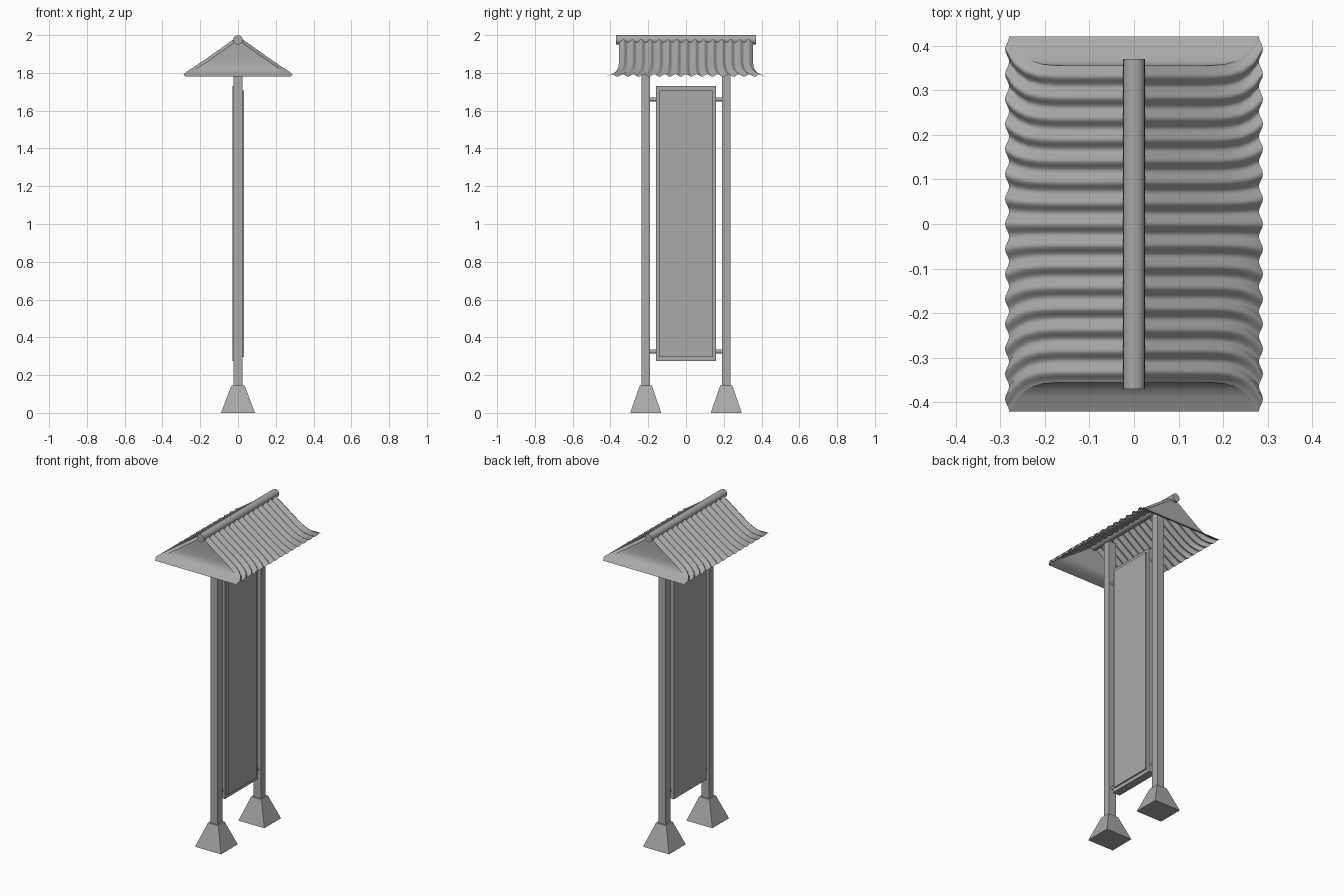
import bpy, bmesh, math
from mathutils import Vector

cube = bpy.data.objects.get("Cube")
if cube:
    bpy.data.objects.remove(cube, do_unlink=True)

grey = bpy.data.materials.new("plain_grey")
grey.use_nodes = True
grey.diffuse_color = (0.4, 0.4, 0.4, 1)
grey.node_tree.nodes["Principled BSDF"].inputs["Base Color"].default_value = (0.4, 0.4, 0.4, 1)


def add_object(name, bm, smooth=False):
    bmesh.ops.recalc_face_normals(bm, faces=bm.faces)
    mesh = bpy.data.meshes.new(name)
    bm.to_mesh(mesh)
    bm.free()
    mesh.materials.append(grey)
    obj = bpy.data.objects.new(name, mesh)
    bpy.context.collection.objects.link(obj)
    if smooth:
        bpy.ops.object.select_all(action="DESELECT")
        obj.select_set(True)
        bpy.context.view_layer.objects.active = obj
        bpy.ops.object.shade_smooth_by_angle(angle=math.radians(50))


def block(name, low, high, taper=1.0):
    """Box between two corners, its top scaled by taper."""
    bm = bmesh.new()
    bmesh.ops.create_cube(bm, size=1)
    low, high = Vector(low), Vector(high)
    mid, size = (low + high) / 2, high - low
    for v in bm.verts:
        k = taper if v.co.z > 0 else 1
        v.co = mid + Vector((v.co.x * size.x * k, v.co.y * size.y * k, v.co.z * size.z))
    add_object(name, bm)


def rod(name, radius, start, end, z, sides):
    """Cylinder running along y."""
    bm = bmesh.new()
    bmesh.ops.create_cone(bm, cap_ends=True, segments=sides, radius1=radius,
                          radius2=radius, depth=abs(end - start))
    for v in bm.verts:
        v.co = Vector((v.co.x, (start + end) / 2 + v.co.z, z + v.co.y))
    add_object(name, bm, smooth=True)


def grid_surface(name, grid):
    """Smooth open sheet through rows of points; coincident points merge."""
    bm = bmesh.new()
    verts = [[bm.verts.new(p) for p in line] for line in grid]
    for a, b in zip(verts, verts[1:]):
        for i in range(len(a) - 1):
            bm.faces.new((a[i], a[i + 1], b[i + 1], b[i]))
    bmesh.ops.remove_doubles(bm, verts=bm.verts, dist=0.0001)
    # Face the sheet upward and outward
    add_object(name, bm, smooth=True)


# Posts, footings and panel brackets on both sides
for side, label in ((-1, "front"), (1, "back")):
    y = side * 0.213
    block(label + "_footing", (-0.09, y - 0.082, 0), (0.09, y + 0.082, 0.145), 0.39)
    block(label + "_post", (-0.025, y - 0.023, 0.14), (0.025, y + 0.023, 1.93))
    for z, level in ((0.325, "lower"), (1.66, "upper")):
        rod(label + "_" + level + "_bracket", 0.011, side * 0.15, side * 0.195, z, 12)

# Hanging panel with a raised plate
block("panel_board", (-0.028, -0.16, 0.275), (0.022, 0.16, 1.73))
block("panel_plate", (0.022, -0.14, 0.297), (0.031, 0.14, 1.708))

# Roof rows from ridge to eave: half width, height, half length
rows = [(0.0, 1.975, 0.355), (0.09, 1.911, 0.355), (0.17, 1.855, 0.355),
        (0.205, 1.831, 0.358), (0.235, 1.811, 0.367),
        (0.26, 1.795, 0.387), (0.28, 1.78, 0.42)]
RIBS, STEPS, RIB_HEIGHT = 15, 8, 0.016
slope_normal = Vector((0.57, 0, 0.82))
count = RIBS * STEPS

# Ribbed roof slopes
for side, label in ((1, "left"), (-1, "right")):
    grid = []
    for x, z, half in rows:
        line = []
        for i in range(count + 1):
            lift = RIB_HEIGHT * (1 - math.cos(math.tau * i / STEPS)) / 2
            p = Vector((x, half * (2 * i / count - 1), z)) + slope_normal * lift
            p.x *= side
            line.append(p)
        grid.append(line)
    grid_surface(label + "_roof_slope", grid)

# Gable ends flaring out into a skirt
for side, label in ((-1, "front"), (1, "back")):
    grid_surface(label + "_gable",
                 [[(-x, side * half, z), (x, side * half, z)] for x, z, half in rows])

# Ridge cap
rod("ridge_cap", 0.025, -0.37, 0.37, 1.975, 16)
